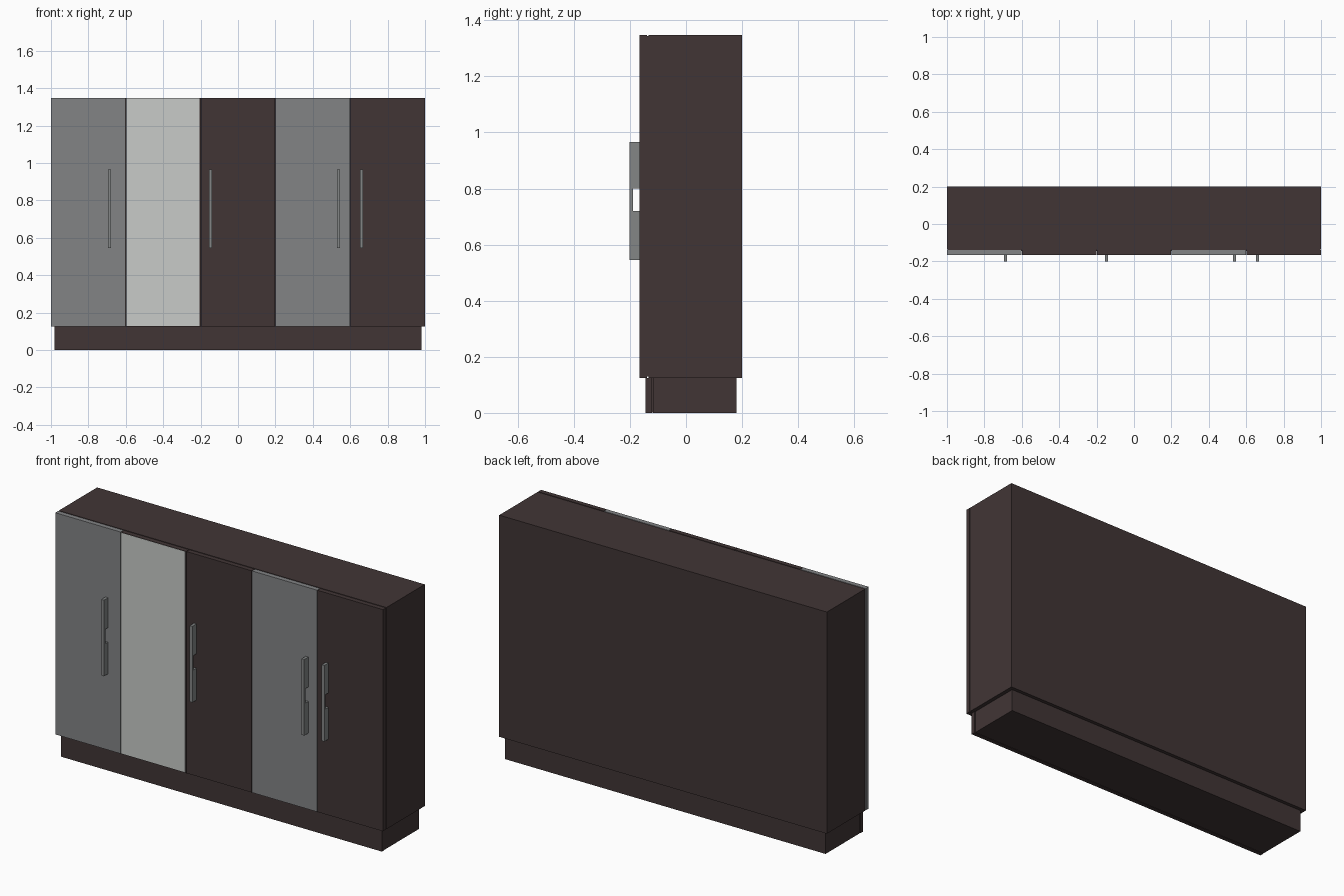
import bpy
import bmesh

cube = bpy.data.objects.get("Cube")
if cube:
    bpy.data.objects.remove(cube, do_unlink=True)


def material(name, color):
    mat = bpy.data.materials.new(name)
    mat.use_nodes = True
    mat.diffuse_color = (*color, 1)
    bsdf = next(n for n in mat.node_tree.nodes if n.type == 'BSDF_PRINCIPLED')
    bsdf.inputs["Base Color"].default_value = (*color, 1)
    return mat


dark = material("dark wood", (0.053, 0.036, 0.036))
gray = material("gray panel", (0.223, 0.229, 0.235))
light = material("pale mirror", (0.578, 0.597, 0.58))
metal = material("handle metal", (0.23, 0.24, 0.24))


def finish(name, bm, mat):
    bmesh.ops.recalc_face_normals(bm, faces=bm.faces)
    mesh = bpy.data.meshes.new(name)
    bm.to_mesh(mesh)
    bm.free()
    mesh.materials.append(mat)
    obj = bpy.data.objects.new(name, mesh)
    bpy.context.collection.objects.link(obj)
    return obj


def box(name, x, y, z, mat):
    """Box from (min, max) spans along each axis."""
    bm = bmesh.new()
    bmesh.ops.create_cube(bm, size=1)
    for v in bm.verts:
        v.co = [span[0] if c < 0 else span[1] for c, span in zip(v.co, (x, y, z))]
    return finish(name, bm, mat)


def extrude_x(name, profile, x, width, mat):
    """Extrude a (y, z) outline along x, centred on x."""
    bm = bmesh.new()
    face = bm.faces.new([bm.verts.new((x - width / 2, y, z)) for y, z in profile])
    out = bmesh.ops.extrude_face_region(bm, geom=[face])["geom"]
    moved = [e for e in out if isinstance(e, bmesh.types.BMVert)]
    bmesh.ops.translate(bm, verts=moved, vec=(width, 0, 0))
    return finish(name, bm, mat)


BOTTOM, TOP = 0.125, 1.348
DOOR_FRONT, DOOR_BACK = -0.165, -0.139

# Cabinet body, recessed seam behind the doors, and plinth
box("cabinet_body", (-1, 1), (-0.134, 0.2), (BOTTOM, TOP), dark)
box("door_seam", (-0.996, 0.996), (DOOR_BACK, -0.134), (BOTTOM + 0.004, TOP - 0.004), dark)
box("plinth", (-0.978, 0.978), (-0.118, 0.18), (0, BOTTOM), dark)
box("kickboard", (-0.98, 0.98), (-0.145, -0.121), (0, BOTTOM), dark)
box("kickboard_seam", (-0.97, 0.97), (-0.121, -0.118), (0.002, BOTTOM), dark)

# Five doors in a row
door_colors = [gray, dark, dark, gray, dark]
gap = 0.0015
for i, mat in enumerate(door_colors):
    left = -1 + 0.4 * i
    span = (left + (gap if i else 0), left + 0.4 - (gap if i < 4 else 0))
    box(f"door_{i + 1}", span, (DOOR_FRONT, DOOR_BACK), (BOTTOM, TOP), mat)

# Mirror plate on the second door
box("mirror_plate", (-0.597, -0.206), (DOOR_FRONT - 0.001, DOOR_FRONT),
    (BOTTOM + 0.002, TOP - 0.002), light)

# Bar handles with a finger notch on the door side
low, high, front = 0.545, 0.965, -0.201
notch_low, notch_high, notch_y = 0.72, 0.8, -0.189
outline = [(DOOR_FRONT, low), (front, low), (front, high), (DOOR_FRONT, high),
           (DOOR_FRONT, notch_high), (notch_y, notch_high),
           (notch_y, notch_low), (DOOR_FRONT, notch_low)]
for i, x in enumerate((-0.686, -0.146, 0.537, 0.66)):
    extrude_x(f"handle_{i + 1}", outline, x, 0.016, metal)
